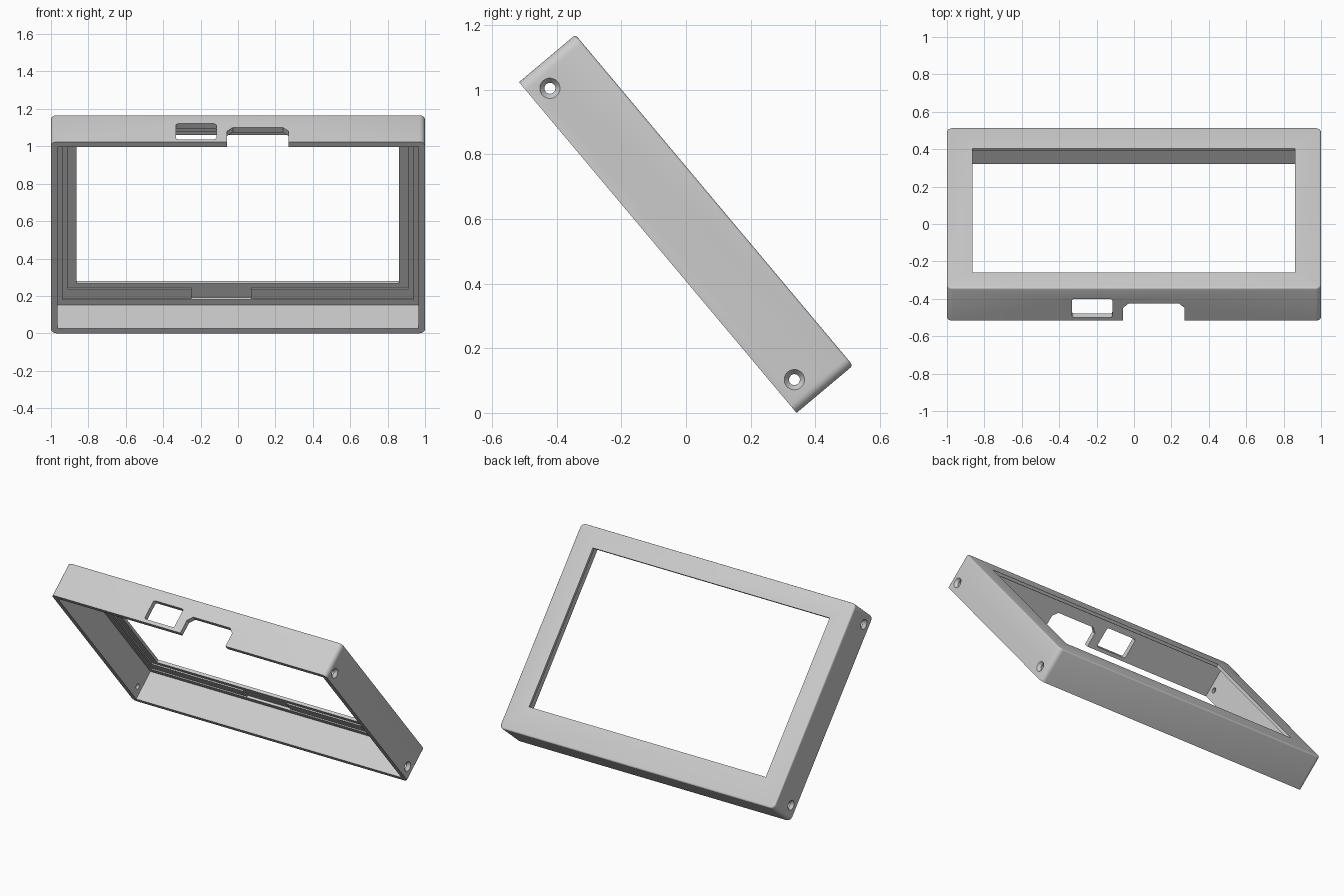
import bpy, bmesh, math
from mathutils import Matrix, Vector

cube = bpy.data.objects.get("Cube")
if cube:
    bpy.data.objects.remove(cube, do_unlink=True)

W, L, T = 2.0, 1.336, 0.228     # width, sloping length, depth
WALL = 0.034
FACE, RIM = -T / 2, T / 2       # local z of the bezel face and the open rim

grey = bpy.data.materials.new("light grey plastic")
grey.use_nodes = True
grey.diffuse_color = (0.6, 0.6, 0.6, 1)
grey.node_tree.nodes["Principled BSDF"].inputs["Base Color"].default_value = (0.6, 0.6, 0.6, 1)


def finish(name, bm):
    mesh = bpy.data.meshes.new(name)
    bm.to_mesh(mesh)
    bm.free()
    mesh.materials.append(grey)
    ob = bpy.data.objects.new(name, mesh)
    bpy.context.collection.objects.link(ob)
    return ob


def block(name, x, y, z, radius=0, axis=2, segments=5, face_edge=0):
    """Box from ranges, with the edges along one axis rounded."""
    bm = bmesh.new()
    bmesh.ops.create_cube(bm, size=1)
    for v in bm.verts:
        v.co = Vector([r[0] if c < 0 else r[1] for c, r in zip(v.co, (x, y, z))])
    if radius:
        edges = [e for e in bm.edges
                 if abs((e.verts[0].co - e.verts[1].co).normalized()[axis]) > 0.9]
        bmesh.ops.bevel(bm, geom=edges, offset=radius, segments=segments,
                        profile=0.5, affect='EDGES')
    if face_edge:
        edges = [e for e in bm.edges if all(v.co.z < z[0] + 1e-5 for v in e.verts)]
        bmesh.ops.bevel(bm, geom=edges, offset=face_edge, segments=3,
                        profile=0.5, affect='EDGES')
    return finish(name, bm)


def rod(name, x0, x1, r0, r1, y, z):
    """Cylinder or cone running along x."""
    bm = bmesh.new()
    place = Matrix.Translation(((x0 + x1) / 2, y, z)) @ Matrix.Rotation(math.pi / 2, 4, 'Y')
    bmesh.ops.create_cone(bm, cap_ends=True, segments=32, radius1=r0, radius2=r1,
                          depth=x1 - x0, matrix=place)
    return finish(name, bm)


# Outer shell
case = block("screen_case", (-W / 2, W / 2), (-L / 2, L / 2), (FACE, RIM), 0.03, face_edge=0.01)

ix, iy = W / 2 - WALL, L / 2 - WALL
cutters = [
    # Hollow interior, stepped screen seat and window
    block("cavity", (-ix, ix), (-iy, iy), (-0.08, 0.3)),
    block("screen_seat", (-0.937, 0.937), (-0.595, 0.6), (-0.087, 0)),
    block("inner_seat", (-0.912, 0.912), (-0.526, 0.57), (-0.095, 0)),
    block("cable_relief", (-0.248, 0.07), (-0.595, -0.5), (-0.095, 0)),
    block("window", (-0.864, 0.86), (-0.494, 0.54), (-0.3, 0)),
    # Openings in the top wall
    block("switch_hole", (-0.332, -0.116), (0.55, 0.8), (-0.037, 0.092), 0.012, axis=1),
    block("cable_notch", (-0.058, 0.27), (0.55, 0.8), (-0.006, 0.3), 0.03, axis=1, segments=1),
]
# Countersunk screw holes in both side walls
for y in (-0.585, 0.592):
    cutters.append(rod("screw_hole", -1.2, 1.2, 0.017, 0.017, y, 0.053))
    cutters.append(rod("countersink", 0.982, 1.002, 0.017, 0.033, y, 0.053))
    cutters.append(rod("countersink", -1.002, -0.982, 0.033, 0.017, y, 0.053))

for c in cutters:
    c.hide_render = True
    mod = case.modifiers.new(c.name, 'BOOLEAN')
    mod.operation = 'DIFFERENCE'
    mod.solver = 'EXACT'
    mod.object = c

# Bake the cuts and drop the cutters
bpy.context.view_layer.update()
baked = bpy.data.meshes.new_from_object(
    case.evaluated_get(bpy.context.evaluated_depsgraph_get()))
case.modifiers.clear()
case.data = baked
baked.materials.clear()
baked.materials.append(grey)
for c in cutters:
    bpy.data.objects.remove(c, do_unlink=True)

# Lean the case back
baked.transform(Matrix.Translation((0, 0, 0.585)) @ Matrix.Rotation(math.radians(130), 4, 'X'))

bpy.ops.object.select_all(action='DESELECT')
case.select_set(True)
bpy.context.view_layer.objects.active = case
bpy.ops.object.shade_smooth_by_angle(angle=math.radians(35))
